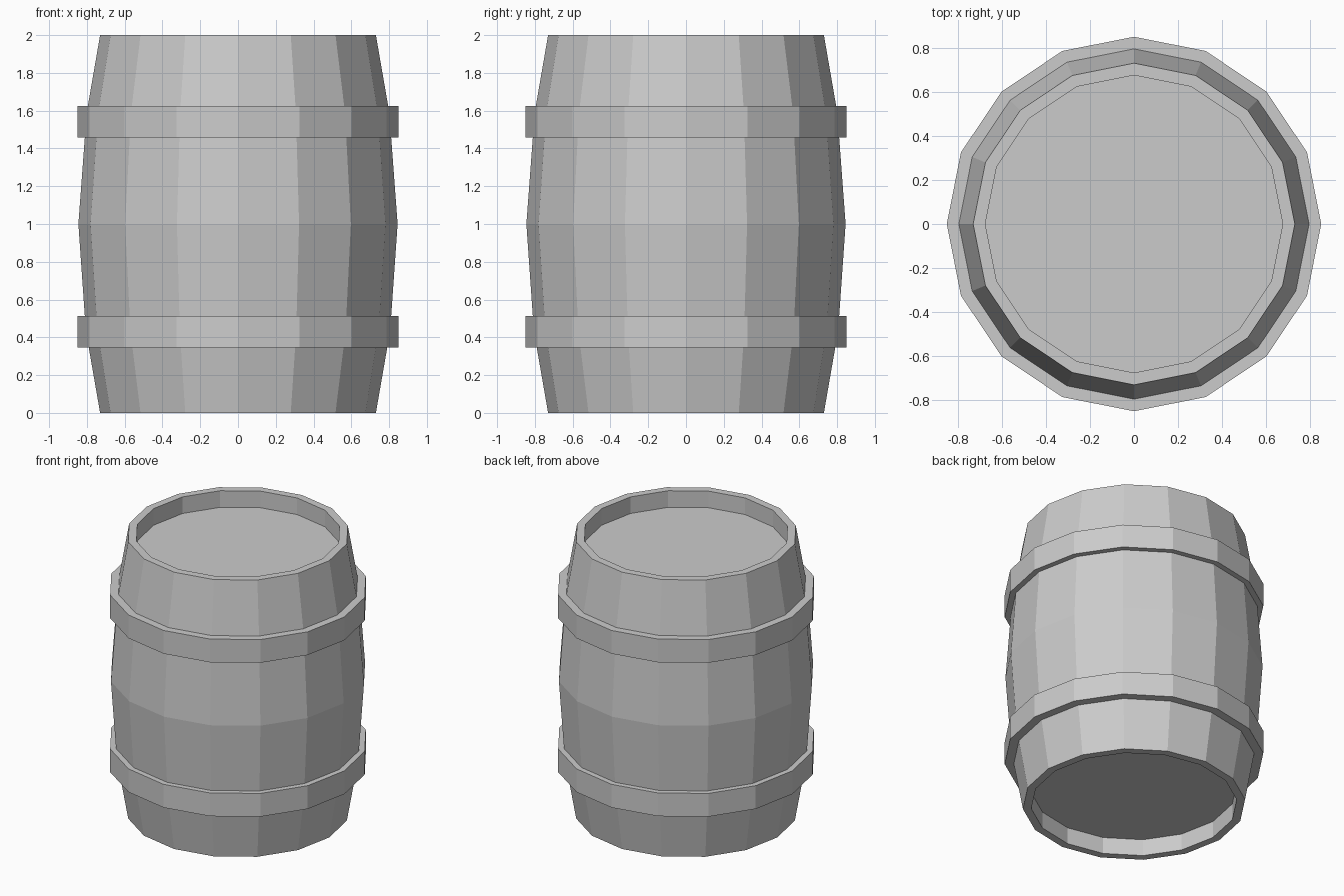
import bpy, bmesh
from math import cos, sin, tau

if "Cube" in bpy.data.objects:
    bpy.data.objects.remove(bpy.data.objects["Cube"])

SIDES = 16


def lathe(name, profile, closed=False):
    """Revolve an (r, z) profile; open profiles get capped at both ends."""
    bm = bmesh.new()
    rings = [[bm.verts.new((r * cos(tau * i / SIDES), r * sin(tau * i / SIDES), z))
              for i in range(SIDES)] for r, z in profile]
    pairs = list(zip(rings, rings[1:]))
    if closed:
        pairs.append((rings[-1], rings[0]))
    else:
        bm.faces.new(rings[0])
        bm.faces.new(rings[-1])
    for a, b in pairs:
        for i in range(SIDES):
            j = (i + 1) % SIDES
            bm.faces.new((a[i], a[j], b[j], b[i]))
    bmesh.ops.recalc_face_normals(bm, faces=bm.faces)
    mesh = bpy.data.meshes.new(name)
    bm.to_mesh(mesh)
    bm.free()
    obj = bpy.data.objects.new(name, mesh)
    bpy.context.collection.objects.link(obj)
    return obj


# Bulging body with a recessed lid at each end
half = [(0.675, 0.12), (0.675, 0.0), (0.73, 0.0), (0.79, 0.345), (0.811, 0.513)]
upper = [(0.675, 1.88), (0.675, 2.0), (0.73, 2.0), (0.795, 1.625), (0.811, 1.457)]
lathe("barrel_body", half + [(0.845, 1.0)] + upper[::-1])

# Hoops, seated slightly into the body
for name, z0, z1 in (("lower_hoop", 0.345, 0.513), ("upper_hoop", 1.457, 1.625)):
    lathe(name, [(0.785, z0), (0.85, z0), (0.85, z1), (0.785, z1)], closed=True)
